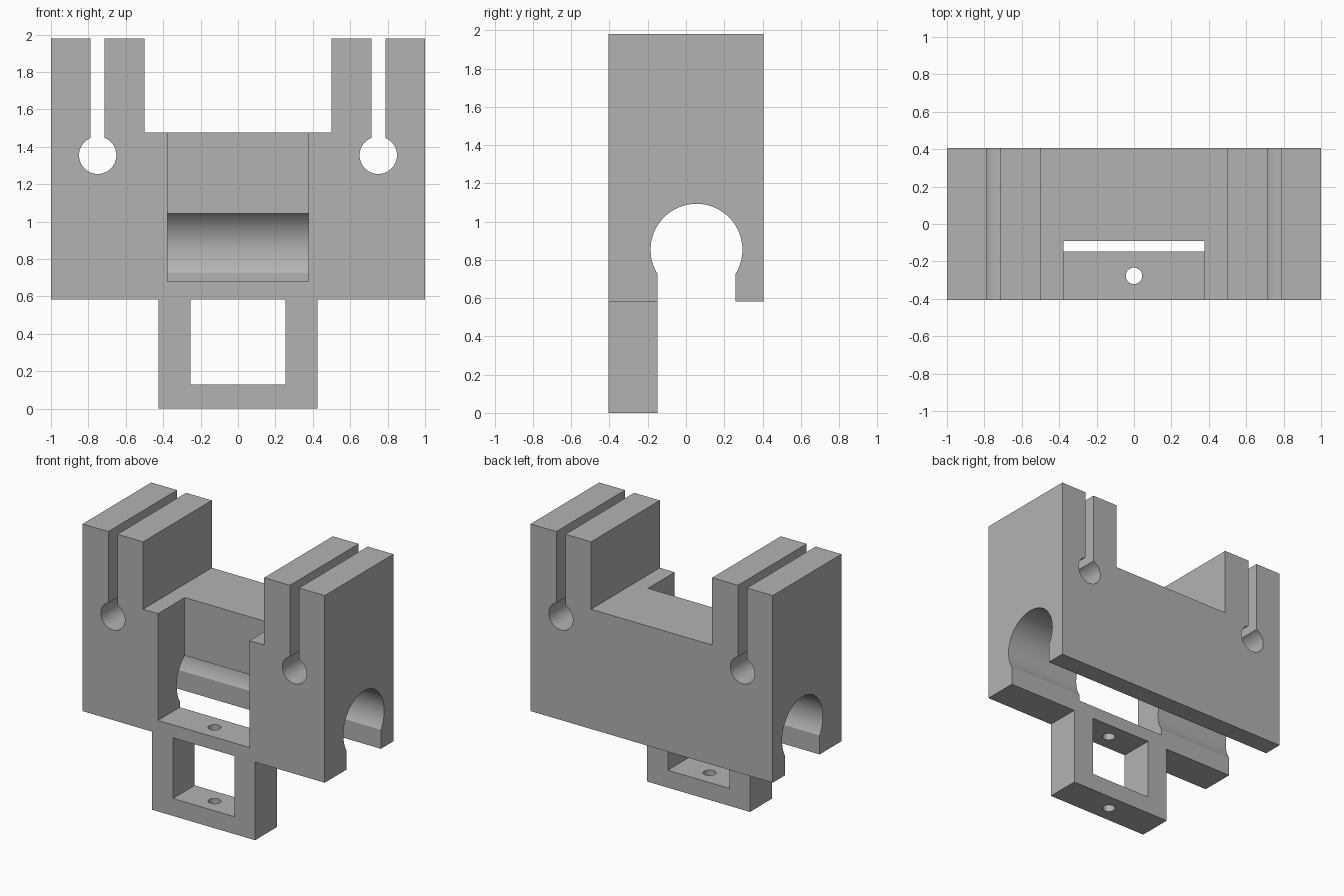
import bpy, bmesh
from math import sin, cos, asin, pi
from mathutils import Vector

if "Cube" in bpy.data.objects:
    bpy.data.objects.remove(bpy.data.objects["Cube"], do_unlink=True)

DEPTH = 0.405         # half depth
BASE = 0.583          # underside of the main block
FRAME_BACK = -0.148   # rear face of the lower frame

grey = bpy.data.materials.new("plain grey")
grey.use_nodes = True
grey.diffuse_color = (0.448, 0.448, 0.448, 1)
grey.node_tree.nodes["Principled BSDF"].inputs["Base Color"].default_value = grey.diffuse_color


def arc(cu, cv, r, start, end, steps):
    return [(cu + r * cos(start + (end - start) * i / steps),
             cv + r * sin(start + (end - start) * i / steps)) for i in range(steps + 1)]


def prism(name, outline, place, direction):
    """Extrude a 2D outline; place maps (u, v) to 3D."""
    bm = bmesh.new()
    face = bm.faces.new([bm.verts.new(place(u, v)) for u, v in outline])
    moved = bmesh.ops.extrude_face_region(bm, geom=[face])["geom"]
    bmesh.ops.translate(bm, vec=Vector(direction),
                        verts=[g for g in moved if isinstance(g, bmesh.types.BMVert)])
    bmesh.ops.recalc_face_normals(bm, faces=bm.faces)
    mesh = bpy.data.meshes.new(name)
    bm.to_mesh(mesh)
    bm.free()
    mesh.materials.append(grey)
    obj = bpy.data.objects.new(name, mesh)
    bpy.context.collection.objects.link(obj)
    return obj


def rect(u0, u1, v0, v1):
    return [(u0, v0), (u1, v0), (u1, v1), (u0, v1)]


def front_prism(name, outline, y0, y1):
    return prism(name, outline, lambda u, v: (u, y0, v), (0, y1 - y0, 0))


# Front silhouette: right half with a keyhole slot, then mirrored
gap = asin(0.0375 / 0.1)
keyhole = arc(0.75, 1.355, 0.1, pi / 2 - gap, -1.5 * pi + gap, 40)
half = [(0.425, 0), (0.425, BASE), (1, BASE), (1, 1.98), (0.7875, 1.98)]
half += keyhole + [(0.7125, 1.98), (0.5, 1.98), (0.5, 1.477)]
outline = half + [(-x, z) for x, z in reversed(half)]
holder = front_prism("clamp_holder", outline, -DEPTH, DEPTH)

# Cutters: frame window, front pocket, rear clearance with the open bore, screw hole
window = front_prism("window_cutter", rect(-0.254, 0.254, 0.13, BASE), -1, 1)
pocket = front_prism("pocket_cutter", rect(-0.377, 0.377, 0.68, 1.7), -1, -0.09)

bore_y, bore_z, bore_r = 0.055, 0.853, 0.24
a = asin((bore_y - FRAME_BACK) / bore_r)
side = [(FRAME_BACK, -1)]
side += arc(bore_y, bore_z, bore_r, 1.5 * pi - a, -0.5 * pi + a, 64)
side += [(2 * bore_y - FRAME_BACK, BASE), (1, BASE), (1, -1)]
bore = prism("bore_cutter", side, lambda u, v: (-1.5, u, v), (3, 0, 0))

circle = arc(0, -0.277, 0.044, 0, 2 * pi, 32)[:-1]
screw = prism("screw_hole_cutter", circle, lambda u, v: (u, v, -0.2), (0, 0, 1))

for cutter in (bore, window, pocket, screw):
    mod = holder.modifiers.new(cutter.name, 'BOOLEAN')
    mod.operation = 'DIFFERENCE'
    mod.solver = 'EXACT'
    mod.object = cutter
    cutter.hide_render = True

# Apply the cuts and shade the round holes smoothly
bpy.ops.object.select_all(action='DESELECT')
holder.select_set(True)
bpy.context.view_layer.objects.active = holder
for mod in list(holder.modifiers):
    bpy.ops.object.modifier_apply(modifier=mod.name)
for cutter in (bore, window, pocket, screw):
    bpy.data.objects.remove(cutter, do_unlink=True)
bpy.ops.object.shade_smooth_by_angle(angle=0.5)
